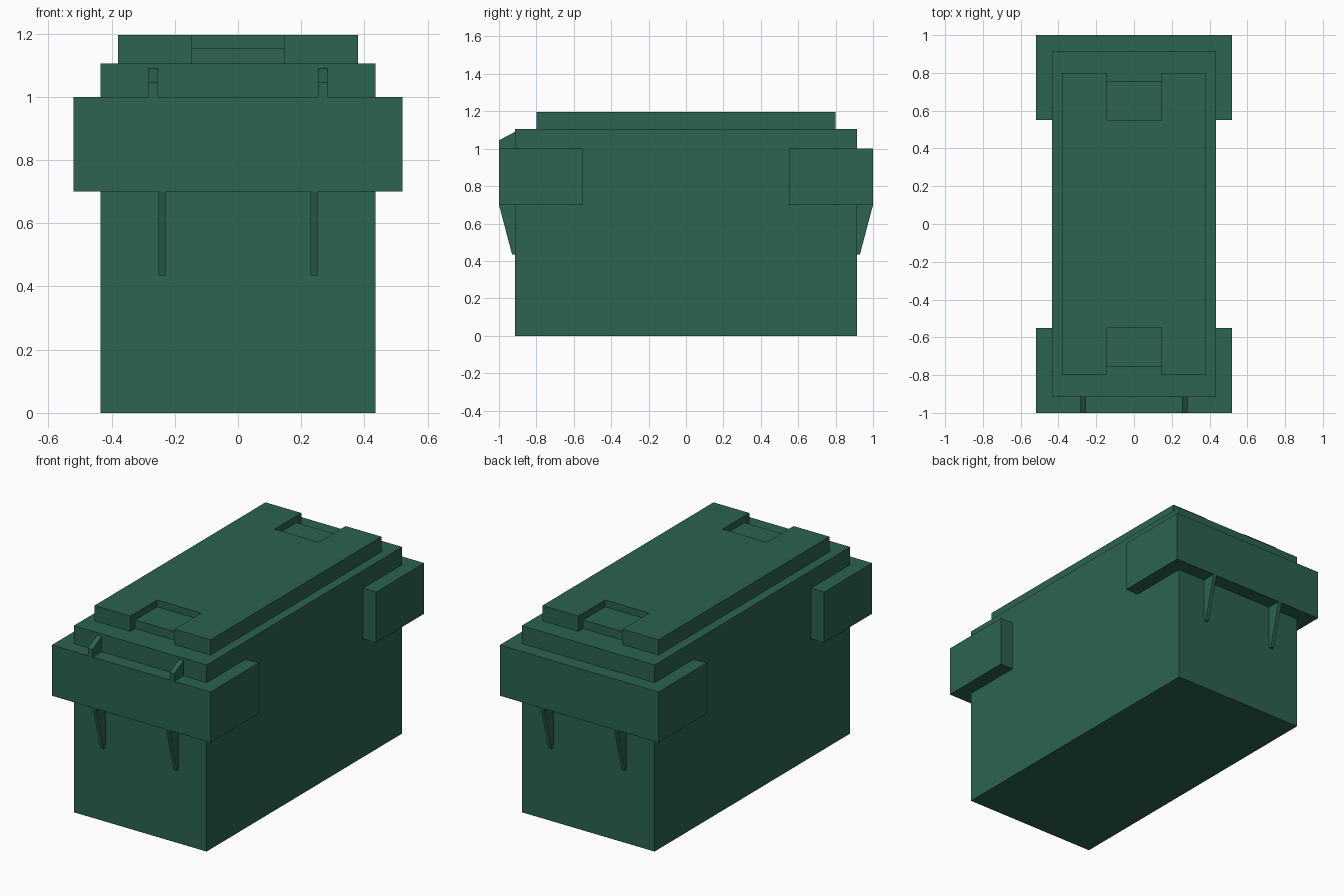
import bpy, bmesh
from mathutils import Vector

if "Cube" in bpy.data.objects:
    bpy.data.objects.remove(bpy.data.objects["Cube"])

green = bpy.data.materials.new("dark_green")
green.diffuse_color = (0.025, 0.125, 0.08, 1)
green.use_nodes = True
green.node_tree.nodes["Principled BSDF"].inputs["Base Color"].default_value = green.diffuse_color


def prism(name, profile, direction):
    """Extrude a closed 3D profile along a direction."""
    bm = bmesh.new()
    face = bm.faces.new([bm.verts.new(p) for p in profile])
    ext = bmesh.ops.extrude_face_region(bm, geom=[face], use_keep_orig=True)
    verts = [g for g in ext["geom"] if isinstance(g, bmesh.types.BMVert)]
    bmesh.ops.translate(bm, verts=verts, vec=Vector(direction))
    bmesh.ops.recalc_face_normals(bm, faces=bm.faces)
    mesh = bpy.data.meshes.new(name)
    bm.to_mesh(mesh)
    bm.free()
    mesh.materials.append(green)
    obj = bpy.data.objects.new(name, mesh)
    bpy.context.collection.objects.link(obj)
    return obj


def slab(name, outline, z0, z1):
    return prism(name, [(x, y, z0) for x, y in outline], (0, 0, z1 - z0))


def rect(x0, x1, y0, y1):
    return [(x0, y0), (x1, y0), (x1, y1), (x0, y1)]


def fin(name, x, width, profile):
    return prism(name, [(x - width / 2, y, z) for y, z in profile], (width, 0, 0))


BX, BY = 0.435, 0.915      # body half sizes
RX, RY = 0.52, 1.0         # rim half sizes
NX, NY = 0.145, 0.55       # notch half width and inner end

# Case body and lid
slab("case_body", rect(-BX, BX, -BY, BY), 0, 1.0)
slab("lid", rect(-BX, BX, -BY, BY), 1.0, 1.105)

# Raised top plate with a notch at each end
slab("top_plate", [(-0.38, -0.8), (-NX, -0.8), (-NX, -NY), (NX, -NY),
                   (NX, -0.8), (0.38, -0.8), (0.38, 0.8), (NX, 0.8),
                   (NX, NY), (-NX, NY), (-NX, 0.8), (-0.38, 0.8)], 1.105, 1.195)

for end, s in (("front", -1), ("back", 1)):
    # Low step inside the notch
    slab(end + "_notch_step", rect(-NX, NX, s * NY, s * 0.755), 1.105, 1.155)
    # U-shaped rim wrapping the end of the case
    u = [(-RX, NY), (-RX, RY), (RX, RY), (RX, NY),
         (BX, NY), (BX, BY), (-BX, BY), (-BX, NY)]
    slab(end + "_rim", [(x, s * y) for x, y in u], 0.70, 1.0)
    # Tapered ribs supporting the rim
    for side, x in (("left", -0.24), ("right", 0.24)):
        fin(f"{end}_{side}_rib", x, 0.022,
            [(s * y, z) for y, z in ((BY, 0.70), (RY, 0.70), (0.93, 0.435), (BY, 0.435))])

# Small hinge fins on top of the front rim
for side, x in (("left", -0.268), ("right", 0.268)):
    fin(f"front_{side}_hinge_fin", x, 0.03,
        [(-BY, 1.0), (-RY, 1.0), (-RY, 1.045), (-BY, 1.09)])
